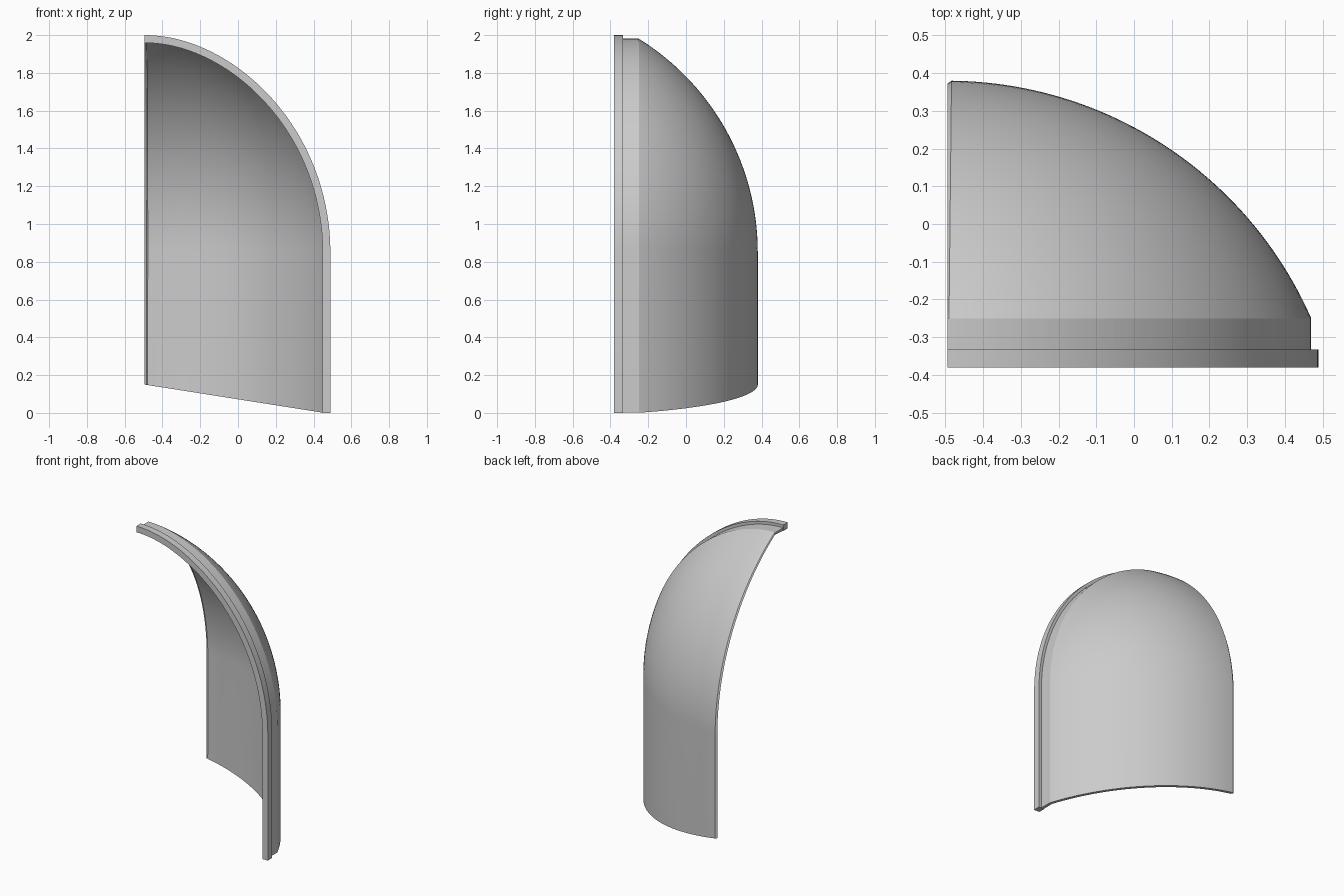
import bpy, bmesh, math
from mathutils import Vector

cube = bpy.data.objects.get("Cube")
if cube:
    bpy.data.objects.remove(cube, do_unlink=True)

grey = bpy.data.materials.new("light grey")
grey.use_nodes = True
colour = (0.6, 0.6, 0.6, 1)
grey.diffuse_color = colour
grey.node_tree.nodes["Principled BSDF"].inputs["Base Color"].default_value = colour

# Plan arc is centred on the axis; the dome arc springs from the top of the wall
AXIS_X, AXIS_Y = -0.495, -0.674
PLAN_R, DOME_R, SPRING = 1.054, 1.33, 0.85
FRONT, WALL = -0.25, 0.02
SHIFT = DOME_R - PLAN_R


def finish(name, bm, angle):
    mesh = bpy.data.meshes.new(name)
    bm.to_mesh(mesh)
    bm.free()
    mesh.materials.append(grey)
    obj = bpy.data.objects.new(name, mesh)
    bpy.context.collection.objects.link(obj)
    bpy.ops.object.select_all(action='DESELECT')
    obj.select_set(True)
    bpy.context.view_layer.objects.active = obj
    bpy.ops.object.shade_smooth_by_angle(angle=math.radians(angle))
    return obj


def trim(bm, point, normal):
    bmesh.ops.bisect_plane(bm, geom=bm.verts[:] + bm.edges[:] + bm.faces[:], dist=1e-5,
                           plane_co=point, plane_no=normal, clear_inner=True)


# Curved shell: wall and dome profile swept a quarter turn
profile = [(PLAN_R, -0.1)]
for j in range(41):
    a = math.radians(62) * j / 40
    profile.append((DOME_R * math.cos(a) - SHIFT, SPRING + DOME_R * math.sin(a)))
angles = [90 * i / 64 for i in range(65)]
angles.insert(-1, 89.4)
bm = bmesh.new()
columns = []
for deg in angles:
    c, s = math.cos(math.radians(deg)), math.sin(math.radians(deg))
    columns.append([bm.verts.new((AXIS_X + r * c, AXIS_Y + r * s, z)) for r, z in profile])
for a, b in zip(columns, columns[1:]):
    for j in range(len(profile) - 1):
        bm.faces.new((a[j], b[j], b[j + 1], a[j + 1]))

# Front opening and sloping foot
trim(bm, (0, FRONT, 0), (0, 1, 0))
trim(bm, (0.475, 0, 0), (0.15, 0, 0.97))

# Eased outer edge at the side cut
bm.normal_update()
moves = [(v, v.normal.copy()) for v in bm.verts
         if v.co.x < AXIS_X + 1e-4 and v.co.y > FRONT + 0.01]
for v, n in moves:
    v.co -= n * 0.008
    v.co.x = AXIS_X

# Straight flange running forward into the rim
edges = [e for e in bm.edges if e.is_boundary
         and all(abs(v.co.y - FRONT) < 1e-4 for v in e.verts)]
new = bmesh.ops.extrude_edge_only(bm, edges=edges)["geom"]
for v in new:
    if isinstance(v, bmesh.types.BMVert):
        v.co.y = -0.355
bmesh.ops.recalc_face_normals(bm, faces=bm.faces[:])
bm.normal_update()
if max(bm.faces, key=lambda f: f.calc_center_median().y).normal.y < 0:
    bmesh.ops.reverse_faces(bm, faces=bm.faces[:])
shell = finish("curved_shell", bm, 180)
solid = shell.modifiers.new("thickness", 'SOLIDIFY')
solid.thickness = WALL
solid.offset = -1
solid.use_even_offset = True
bpy.ops.object.modifier_apply(modifier=solid.name)
bpy.ops.object.shade_smooth_by_angle(angle=math.radians(16))

# Front rim: raised band following the arch
depth = FRONT - AXIS_Y
span = math.sqrt(PLAN_R ** 2 - depth ** 2)
arch = []
for i in range(65):
    dx = span * math.sin(math.pi / 2 * i / 64)
    cosine = min(1, (math.hypot(dx, depth) + SHIFT) / DOME_R)
    arch.append(Vector((AXIS_X + dx, SPRING + DOME_R * math.sin(math.acos(cosine)))))
arch.append(Vector((AXIS_X + span, 0)))

bm = bmesh.new()
rings = []
for i, p in enumerate(arch):
    t = arch[min(i + 1, len(arch) - 1)] - arch[max(i - 1, 0)]
    n = Vector((-t.y, t.x)).normalized()
    if i == 0:
        n = Vector((0, 1))
    elif i >= len(arch) - 2:
        n = Vector((1, 0))
    outer, inner = p + n * 0.019, p - n * (WALL + 0.002)
    outer.x, inner.x = max(outer.x, AXIS_X), max(inner.x, AXIS_X)
    rings.append([bm.verts.new((q.x, y, q.y)) for q, y in
                  ((outer, -0.38), (outer, -0.333), (inner, -0.333), (inner, -0.38))])
for a, b in zip(rings, rings[1:]):
    for k in range(4):
        m = (k + 1) % 4
        bm.faces.new((a[k], a[m], b[m], b[k]))
bm.faces.new(rings[0])
bm.faces.new(rings[-1])
bmesh.ops.recalc_face_normals(bm, faces=bm.faces[:])
finish("front_rim", bm, 30)
